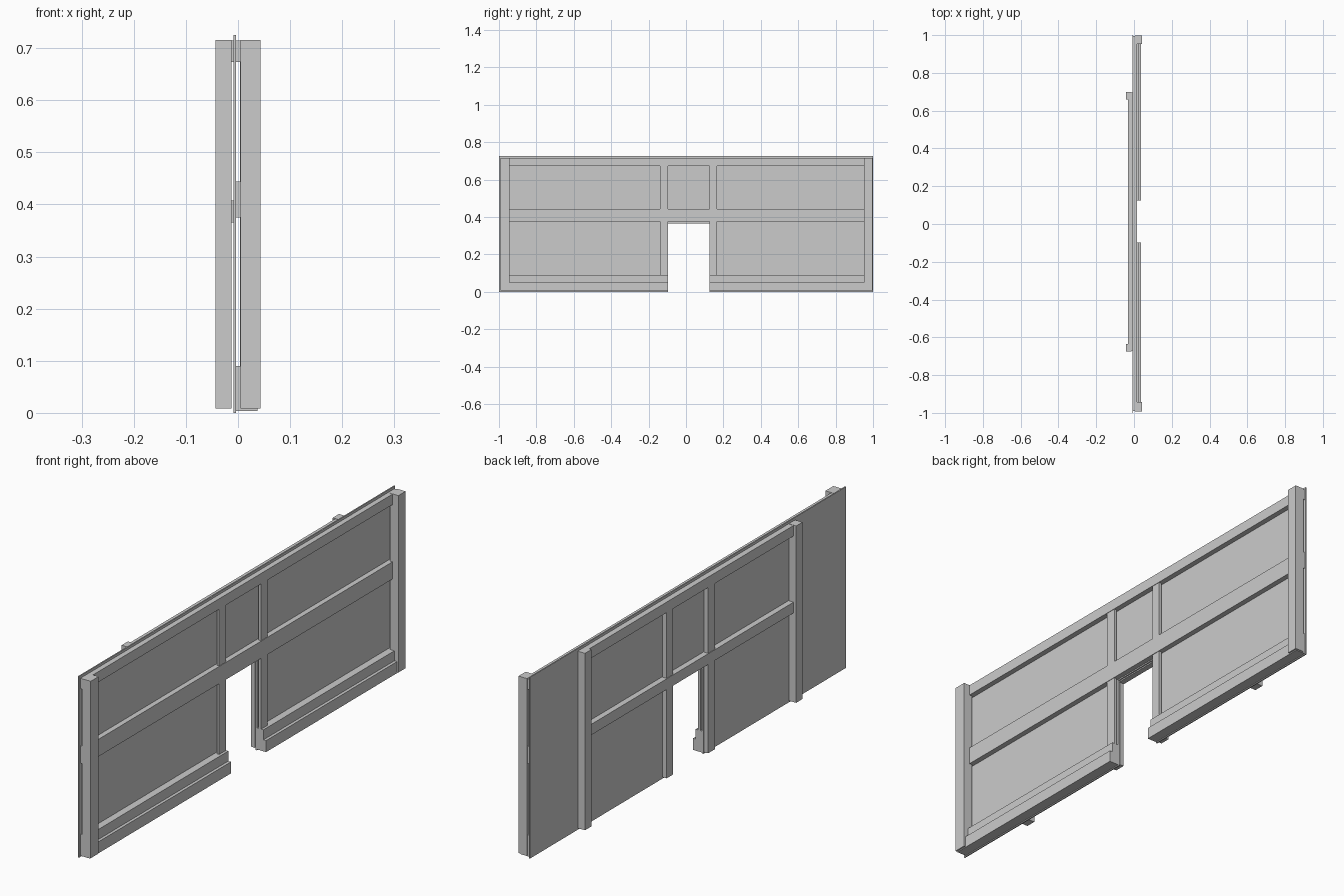
import bpy, bmesh

if "Cube" in bpy.data.objects:
    bpy.data.objects.remove(bpy.data.objects["Cube"])


def prism(name, profile, x0, x1):
    """Extrude a (y, z) outline along x."""
    bm = bmesh.new()
    face = bm.faces.new([bm.verts.new((x0, y, z)) for y, z in profile])
    ext = bmesh.ops.extrude_face_region(bm, geom=[face])
    for v in ext["geom"]:
        if isinstance(v, bmesh.types.BMVert):
            v.co.x = x1
    bmesh.ops.recalc_face_normals(bm, faces=bm.faces)
    mesh = bpy.data.meshes.new(name)
    bm.to_mesh(mesh)
    bm.free()
    obj = bpy.data.objects.new(name, mesh)
    bpy.context.collection.objects.link(obj)
    return obj


def box(name, x, y, z):
    (y0, y1), (z0, z1) = y, z
    return prism(name, [(y0, z0), (y1, z0), (y1, z1), (y0, z1)], *x)


DOOR = (-0.097, 0.125)          # doorway sides
HEAD = 0.37                     # doorway height
STUDS = [(-0.14, DOOR[0]), (DOOR[1], 0.165)]
SHEET_FRONT, SHEET_BACK = -0.004, -0.009

# thin wall sheet with doorway notch
prism("wall_sheet", [(-1, 0), (DOOR[0], 0), (DOOR[0], HEAD), (DOOR[1], HEAD),
                     (DOOR[1], 0), (1, 0), (1, 0.725), (-1, 0.725)],
      SHEET_BACK, SHEET_FRONT)

# outer face: end posts, full length rails
for y in [(-0.993, -0.943), (0.953, 0.998)]:
    box("outer_end_post", (0.005, 0.043), y, (0.008, 0.716))
box("outer_top_rail", (SHEET_FRONT, 0.017), (-0.99, 0.995), (0.673, 0.715))
box("outer_middle_rail", (SHEET_FRONT, 0.017), (-0.99, 0.995), (0.375, 0.444))

# outer face: studs beside the doorway
for y in STUDS:
    box("outer_upper_stud", (0.004, 0.015), y, (0.444, 0.673))
    box("outer_lower_stud", (0.004, 0.015), y, (0.05, 0.375))

# outer face: stepped base either side of the doorway
for y in [(-0.99, DOOR[0]), (DOOR[1], 0.995)]:
    box("base_rail", (SHEET_FRONT, 0.025), y, (0.05, 0.09))
    box("base_sill", (SHEET_FRONT, 0.037), y, (0.004, 0.05))

# inner face: posts, rails between them, studs
INNER = (-0.675, 0.70)
for y in [(INNER[0], -0.635), (0.66, INNER[1])]:
    box("inner_post", (-0.043, -0.012), y, (0.008, 0.716))
box("inner_top_rail", (-0.032, SHEET_BACK), (-0.67, 0.695), (0.673, 0.715))
box("inner_middle_rail", (-0.032, SHEET_BACK), (-0.67, 0.695), (0.365, 0.408))
for y in STUDS:
    box("inner_upper_stud", (-0.03, -0.012), y, (0.408, 0.673))
    box("inner_lower_stud", (-0.03, -0.012), y, (0.008, 0.365))
